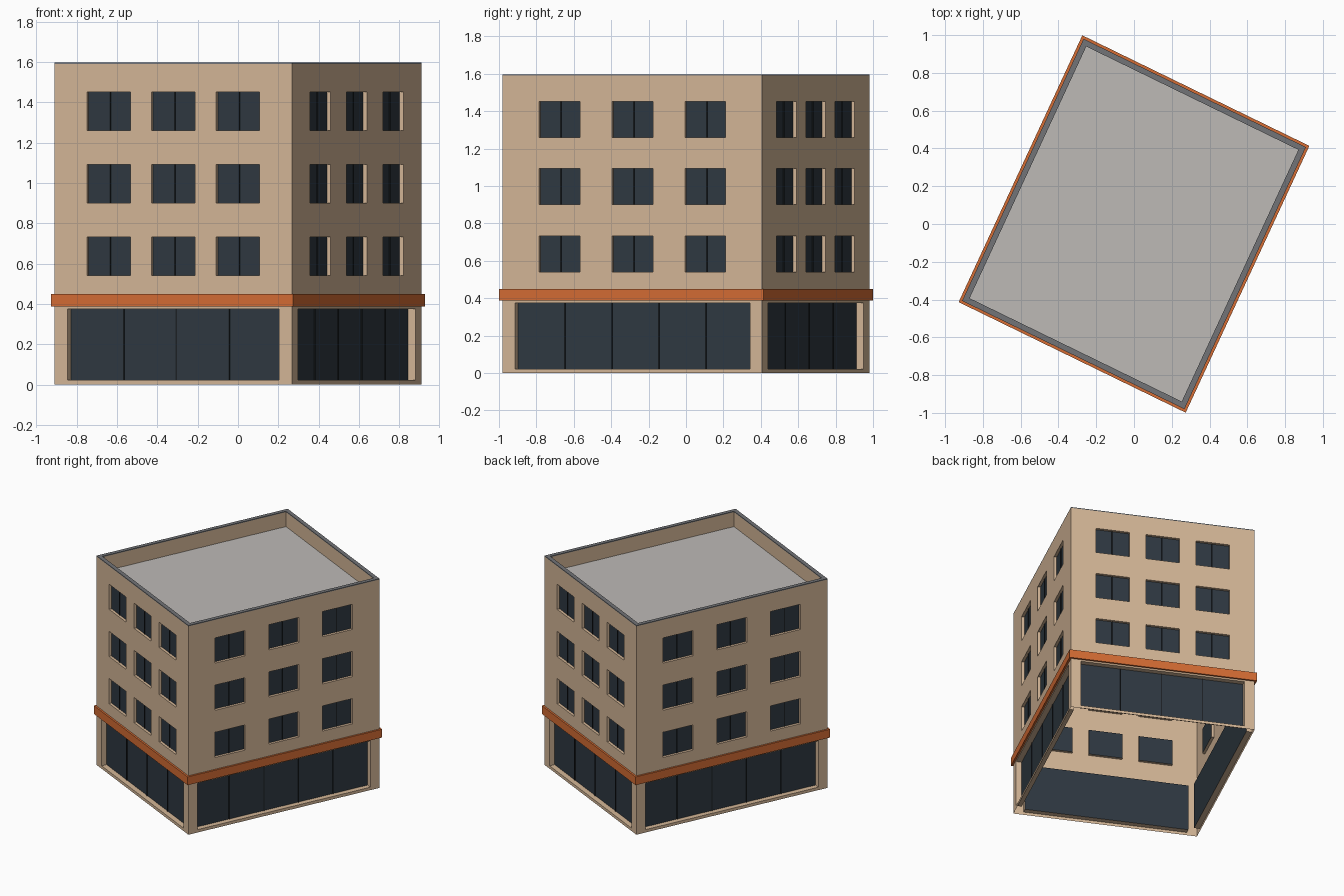
import bpy, bmesh
from mathutils import Vector

if "Cube" in bpy.data.objects:
    bpy.data.objects.remove(bpy.data.objects["Cube"])

# Footprint (counter-clockwise), slightly skewed rectangle turned on plan
CORNERS = [Vector(p) for p in ((-0.91, -0.407), (0.267, -0.98), (0.91, 0.407), (-0.267, 0.98))]
TOP, ROOF_Z, SPLIT = 1.59, 1.48, 0.42
PANES = (4, 5, 4, 5)               # shopfront panes per side
ROWS = (0.54, 0.90, 1.26)          # window sill heights
WIN_W, WIN_H = 0.24, 0.192


def material(name, rgb):
    m = bpy.data.materials.new(name)
    m.diffuse_color = (*rgb, 1)
    m.use_nodes = True
    m.node_tree.nodes["Principled BSDF"].inputs["Base Color"].default_value = m.diffuse_color
    return m


TAN = material("tan wall", (0.66, 0.47, 0.31))
ORANGE = material("orange band", (0.66, 0.15, 0.034))
GLASS = material("dark glass", (0.028, 0.040, 0.053))
BAR = material("dark bar", (0.012, 0.015, 0.018))
ROOF = material("pale grey roof", (0.51, 0.49, 0.47))
COPING = material("grey coping", (0.17, 0.175, 0.185))


def finish(name, bm, mat):
    bmesh.ops.remove_doubles(bm, verts=bm.verts, dist=1e-5)
    me = bpy.data.meshes.new(name)
    bm.to_mesh(me)
    bm.free()
    me.materials.append(mat)
    ob = bpy.data.objects.new(name, me)
    bpy.context.collection.objects.link(ob)


def face(bm, pts):
    bm.faces.new([bm.verts.new(p) for p in pts])


def outline(off, z):
    """Footprint corners pushed outward by off, with mitred corners."""
    pts = []
    for i, c in enumerate(CORNERS):
        a = (c - CORNERS[i - 1]).normalized()
        b = (CORNERS[(i + 1) % 4] - c).normalized()
        n1, n2 = Vector((a.y, -a.x)), Vector((b.y, -b.x))
        pts.append((c + (n1 + n2) * off / (1 + n1.dot(n2))).to_3d() + Vector((0, 0, z)))
    return pts


def sweep(bm, section):
    """Sweep a list of (offset, z) points round the footprint."""
    for (o0, z0), (o1, z1) in zip(section, section[1:]):
        lo, hi = outline(o0, z0), outline(o1, z1)
        for i in range(4):
            j = (i + 1) % 4
            face(bm, (lo[i], lo[j], hi[j], hi[i]))


walls, glass, bars = bmesh.new(), bmesh.new(), bmesh.new()


def strip(at, us, zs, depth, panes):
    """Wall strip with openings in every odd cell, plus reveals, glass and bars."""
    for i, (u0, u1) in enumerate(zip(us, us[1:])):
        for k, (z0, z1) in enumerate(zip(zs, zs[1:])):
            quad = [(u0, z0), (u1, z0), (u1, z1), (u0, z1)]
            if not (i % 2 and k % 2):
                face(walls, [at(u, z, 0) for u, z in quad])
                continue
            for (ua, za), (ub, zb) in zip(quad, quad[1:] + quad[:1]):
                face(walls, (at(ua, za, 0), at(ub, zb, 0), at(ub, zb, depth), at(ua, za, depth)))
            face(glass, [at(u, z, depth) for u, z in quad])
            for p in range(1, panes):
                u, w, d = u0 + (u1 - u0) * p / panes, 0.003, depth - 0.005
                prof = [(u - w, depth), (u - w, d), (u + w, d), (u + w, depth)]
                for (ua, da), (ub, db) in zip(prof, prof[1:]):
                    face(bars, (at(ua, z0, da), at(ub, z0, db), at(ub, z1, db), at(ua, z1, da)))


# Four facades: shopfront below, three by three windows above
for s in range(4):
    p, q = CORNERS[s], CORNERS[(s + 1) % 4]
    length = (q - p).length
    d = (q - p) / length
    inward = Vector((-d.y, d.x))

    def at(u, z, depth):
        return (p + d * u + inward * depth).to_3d() + Vector((0, 0, z))

    strip(at, [0, 0.072, length - 0.072, length], [0, 0.022, 0.375, SPLIT], 0.04, PANES[s])
    bay = (length - WIN_W) / 3
    us = [0]
    for c in range(3):
        mid = WIN_W / 2 + bay * (c + 0.5)
        us += [mid - WIN_W / 2, mid + WIN_W / 2]
    zs = [SPLIT]
    for z in ROWS:
        zs += [z, z + WIN_H]
    strip(at, us + [length], zs + [TOP], 0.02, 2)

# Inner face of the parapet
sweep(walls, [(-0.03, TOP), (-0.03, ROOF_Z)])
finish("walls", walls, TAN)
finish("window_glass", glass, GLASS)
finish("window_bars", bars, BAR)

# Orange band above the shopfronts
bm = bmesh.new()
sweep(bm, [(0, 0.387), (0.014, 0.387), (0.014, 0.45), (0, 0.45)])
finish("sign_band", bm, ORANGE)

# Parapet coping
bm = bmesh.new()
sweep(bm, [(0, TOP), (0, 1.597), (-0.03, 1.597), (-0.03, TOP)])
finish("parapet_coping", bm, COPING)

# Flat roof
bm = bmesh.new()
face(bm, outline(-0.03, ROOF_Z))
finish("roof", bm, ROOF)
